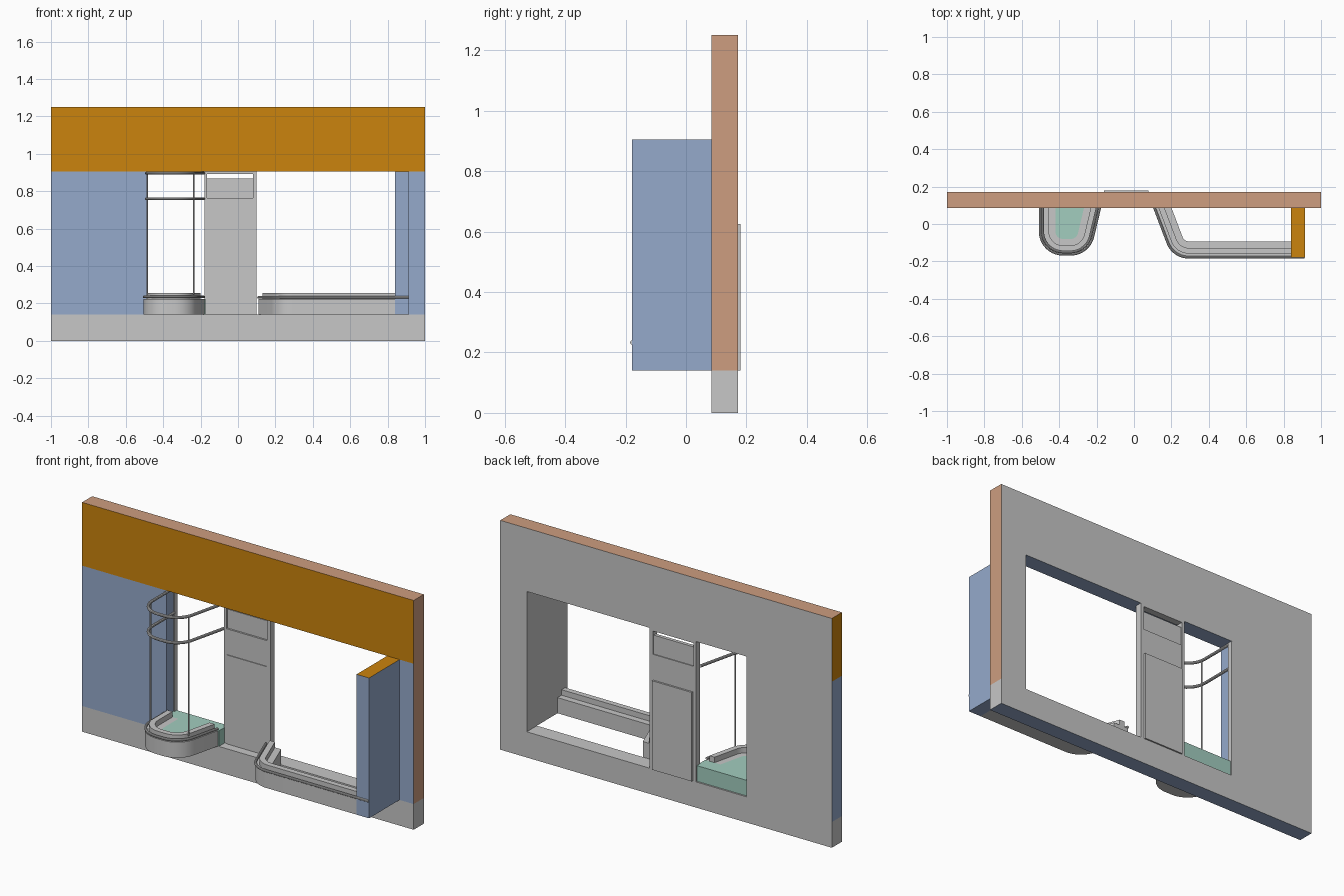
import bpy, bmesh, math
from mathutils import Vector

if "Cube" in bpy.data.objects:
    bpy.data.objects.remove(bpy.data.objects["Cube"])


def mat(name, r, g, b):
    m = bpy.data.materials.new(name)
    m.diffuse_color = (r, g, b, 1)
    m.use_nodes = True
    m.node_tree.nodes["Principled BSDF"].inputs["Base Color"].default_value = m.diffuse_color
    return m


GREY, BLUE, ORANGE, SALMON, GREEN = range(5)
MATS = [mat("grey", .57, .57, .57), mat("blue", .30, .40, .60), mat("orange", .60, .23, .004),
        mat("salmon", .61, .34, .215), mat("green", .36, .61, .52)]
SILL, HEAD = .14, .905          # opening heights
LEFT, RIGHT = -.49, .84         # opening sides
FRONT, BACK = .085, .172        # wall faces
LEDGE = .225


def finish(name, bm, rule=None, smooth=False):
    bmesh.ops.recalc_face_normals(bm, faces=bm.faces)
    me = bpy.data.meshes.new(name)
    for m in MATS:
        me.materials.append(m)
    for f in bm.faces:
        f.material_index = rule(f.normal, f.calc_center_median()) if callable(rule) else (rule or 0)
    bm.to_mesh(me)
    bm.free()
    ob = bpy.data.objects.new(name, me)
    bpy.context.collection.objects.link(ob)
    if smooth:
        bpy.ops.object.select_all(action='DESELECT')
        ob.select_set(True)
        bpy.context.view_layer.objects.active = ob
        bpy.ops.object.shade_smooth_by_angle(angle=math.radians(35))
    return ob


def box(name, x, y, z, rule=GREY):
    bm = bmesh.new()
    bmesh.ops.create_cube(bm, size=1)
    for v in bm.verts:
        v.co = [(a[0] + a[1]) / 2 + c * (a[1] - a[0]) for a, c in zip((x, y, z), v.co)]
    return finish(name, bm, rule)


def rounded_path(corners, radius, steps=10):
    """Polyline with filleted corners, as (point, inward normal) pairs."""
    pts = [Vector(c) for c in corners]
    dirs = [(b - a).normalized() for a, b in zip(pts, pts[1:])]
    left = lambda d: Vector((-d.y, d.x))

    def end(p, d):
        n = left(d)
        if abs(d.y) > .1:       # cut the end parallel to the wall
            n = n - d * (n.y / d.y)
        return (p, n)
    out = [end(pts[0], dirs[0])]
    for p, a, b in zip(pts[1:], dirs, dirs[1:]):
        turn = a.angle(b)
        centre = p - a * radius * math.tan(turn / 2) + left(a) * radius
        ang = math.atan2(left(a).y, left(a).x)
        for i in range(steps + 1):
            t = ang + turn * i / steps
            n = Vector((math.cos(t), math.sin(t)))
            out.append((centre - n * radius, n))
    out.append(end(pts[-1], dirs[-1]))
    return out


def sweep(name, path, section):
    """Sweep (inward offset, height) section along a path."""
    bm = bmesh.new()
    rings = []
    for p, n in path:
        rings.append([bm.verts.new((*(p + n * d), z)) for d, z in section])
    k = len(section)
    for r, s in zip(rings, rings[1:]):
        for i in range(k):
            bm.faces.new((r[i], r[(i + 1) % k], s[(i + 1) % k], s[i]))
    bm.faces.new(rings[0])
    bm.faces.new(rings[-1][::-1])
    return finish(name, bm, GREY, True)


def circle(d, z, r, n=10):
    return [(d + r * math.cos(2 * math.pi * i / n), z + r * math.sin(2 * math.pi * i / n)) for i in range(n)]


# Wall with one large opening
def by_height(z):
    return ORANGE if z > HEAD else BLUE if z > SILL else GREY


def wall_rule(n, c):
    if n.y < -.5:
        return by_height(c.z)
    if n.y > .5:
        return GREY
    if n.z < -.5:
        return BLUE
    if n.z > .5:
        return SALMON if c.z > 1 else GREY
    if n.x > .5:
        return BLUE if c.x < .5 else (SALMON if c.z > SILL else GREY)
    return by_height(c.z) if c.x < -.5 else GREY


bm = bmesh.new()
xs, zs = (-1, LEFT, RIGHT, 1), (0, SILL, HEAD, 1.25)
grid = [[bm.verts.new((x, FRONT, z)) for z in zs] for x in xs]
for i in range(3):
    for j in range(3):
        if (i, j) != (1, 1):
            bm.faces.new((grid[i][j], grid[i + 1][j], grid[i + 1][j + 1], grid[i][j + 1]))
front = bm.faces[:]
back = bmesh.ops.extrude_face_region(bm, geom=front, use_keep_orig=True)["geom"]
for v in back:
    if isinstance(v, bmesh.types.BMVert):
        v.co.y = BACK
finish("wall", bm, wall_rule)
box("left_jamb", (LEFT, LEFT + .006), (.145, BACK - .001), (SILL, HEAD))

# Projecting side pier
box("side_pier", (RIGHT, .915), (-.178, FRONT), (SILL, HEAD),
    lambda n, c: ORANGE if n.z > .5 else GREY if n.x < -.5 else BLUE)

# Stepped parapets with bead moulding
STEP = [(0, SILL), (0, LEDGE), (.02, LEDGE), (.02, .255), (.05, .255),
        (.05, LEDGE), (.085, LEDGE), (.085, SILL)]
bay = rounded_path([(-.505, FRONT), (-.505, -.165), (-.24, -.165), (-.18, FRONT)], .125)
long_run = [(.11, FRONT), (.21, -.178)]
sweep("bay_parapet", bay, STEP)
sweep("bay_bead", bay, circle(.003, .235, .007))
sweep("long_parapet", rounded_path(long_run + [(RIGHT, -.178)], .12), STEP)
sweep("long_bead", rounded_path(long_run + [(.912, -.178)], .12), circle(0, .233, .007))

# Bay floor and its threshold in the opening
bm = bmesh.new()
f = bm.faces.new([bm.verts.new((*(p + n * .085), SILL)) for p, n in bay])
top = bmesh.ops.extrude_face_region(bm, geom=[f], use_keep_orig=True)["geom"]
for v in top:
    if isinstance(v, bmesh.types.BMVert):
        v.co.z = LEDGE
finish("bay_floor", bm, lambda n, c: GREY if n.z < -.5 else GREEN)
box("bay_threshold", (LEFT, -.175), (FRONT, .163), (SILL, LEDGE), GREEN)

# Bay guard rails and posts
rail = rounded_path([(-.505, .15), (-.505, -.165), (-.24, -.165), (-.167, .14)], .125)
for label, z in (("lower", .76), ("upper", .897)):
    sweep(label + "_guard_rail", rail, circle(.016, z, .008))
for label, x, y in (("left", -.486, -.06), ("right", -.237, -.085)):
    bm = bmesh.new()
    bmesh.ops.create_cone(bm, cap_ends=True, segments=8, radius1=.004, radius2=.004, depth=.65)
    bmesh.ops.translate(bm, verts=bm.verts, vec=(x, y, .572))
    finish(label + "_guard_post", bm, GREY, True)

# Door column: stiles, head, panels and leaf
for label, x in (("left", (-.18, -.165)), ("right", (.08, .10))):
    box(label + "_door_stile", x, (.135, .172), (SILL, HEAD))
box("door_head", (-.165, .08), (.135, .172), (.893, HEAD))
box("door_infill", (-.165, .08), (.136, .170), (SILL, .765))
box("upper_door_panel", (-.165, .08), (.146, .165), (.765, .868))
box("door_leaf", (-.16, .078), (.132, .18), (SILL, .625))
